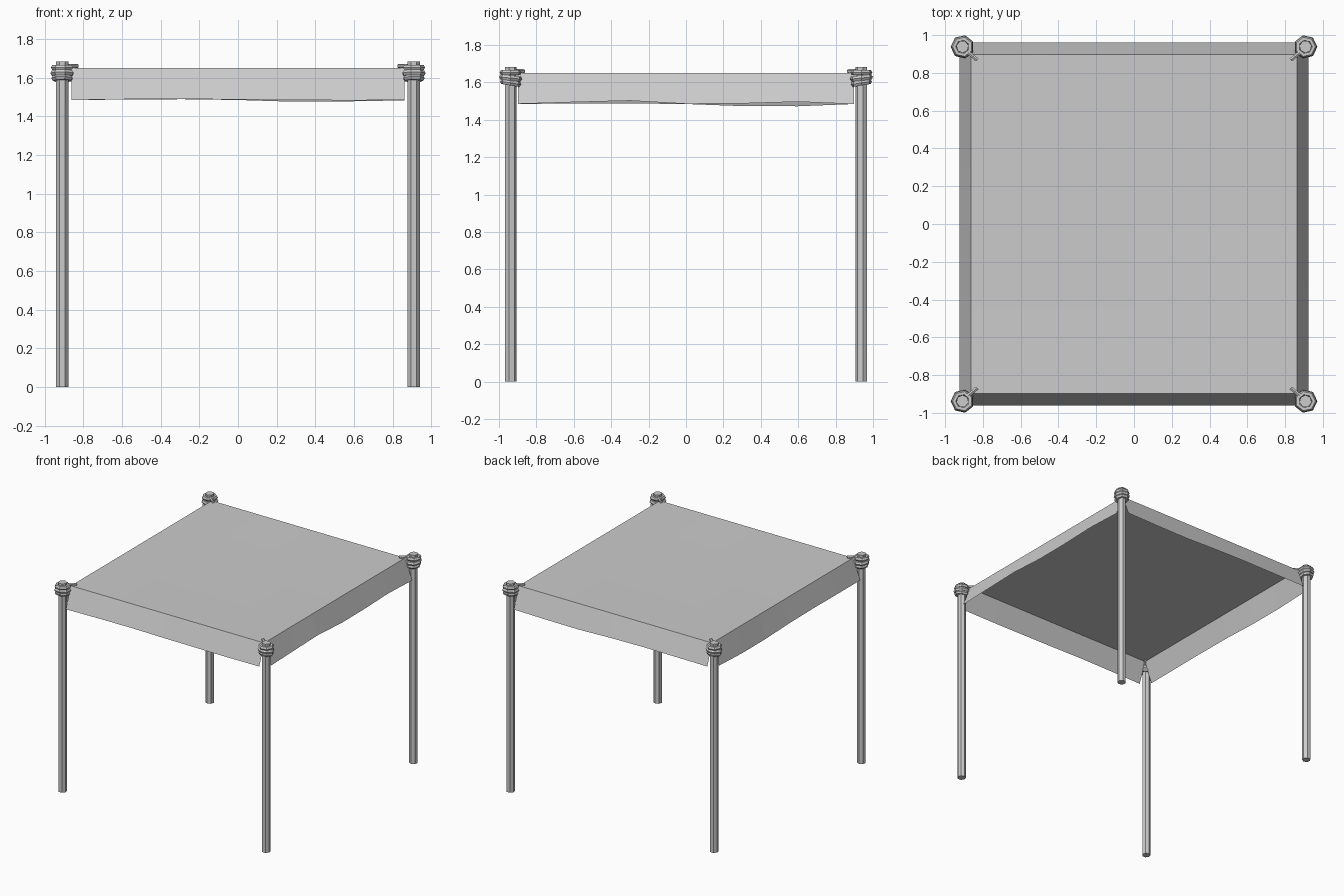
import bpy, bmesh, math
from mathutils import Matrix, Vector

if "Cube" in bpy.data.objects:
    bpy.data.objects.remove(bpy.data.objects["Cube"])

grey = bpy.data.materials.new("pale_grey")
grey.use_nodes = True
GREY = (0.6, 0.6, 0.6, 1)
grey.diffuse_color = GREY
grey.node_tree.nodes["Principled BSDF"].inputs["Base Color"].default_value = GREY

POST_X, POST_Y = 0.908, 0.938
TOP_X, TOP_Y, TOP_Z = 0.862, 0.898, 1.65


def finish(name, bm):
    mesh = bpy.data.meshes.new(name)
    bm.to_mesh(mesh)
    bm.free()
    mesh.materials.append(grey)
    obj = bpy.data.objects.new(name, mesh)
    bpy.context.collection.objects.link(obj)
    return obj


def rod(bm, start, end, radius, sides):
    a, b = Vector(start), Vector(end)
    turn = (b - a).to_track_quat('Z', 'Y').to_matrix().to_4x4()
    bmesh.ops.create_cone(bm, cap_ends=True, segments=sides, radius1=radius, radius2=radius,
                          depth=(b - a).length, matrix=Matrix.Translation((a + b) / 2) @ turn)


def ring(bm, z, major, minor, tilt, around=7, section=6):
    # Tilted low-poly rope loop, built from quads around the post
    turn = Matrix.Translation((0, 0, z)) @ Matrix.Rotation(tilt, 4, 'X')
    loops = []
    for i in range(around):
        a = math.tau * i / around
        loop = []
        for j in range(section):
            b = math.tau * j / section
            r = major + minor * math.cos(b)
            loop.append(bm.verts.new(turn @ Vector((r * math.cos(a), r * math.sin(a), minor * math.sin(b)))))
        loops.append(loop)
    for i in range(around):
        p, q = loops[i], loops[(i + 1) % around]
        for j in range(section):
            k = (j + 1) % section
            bm.faces.new((p[j], q[j], q[k], p[k]))


# Posts and their rope lashings, mirrored to all four corners
for sx, side in ((-1, "right"), (1, "left")):
    for sy, end in ((-1, "front"), (1, "back")):
        flip = Matrix.Translation((sx * POST_X, sy * POST_Y, 0)) @ Matrix.Diagonal((sx, sy, 1, 1))
        post, rope = bmesh.new(), bmesh.new()
        rod(post, (0, 0, 0), (0, 0, 1.682), 0.033, 7)
        for z, major, tilt in ((1.652, 0.044, 0), (1.623, 0.047, 0.1), (1.597, 0.042, 0.16)):
            ring(rope, z, major, 0.016, tilt)
        # Loose tail tied to the canopy corner
        rod(rope, (-0.03, -0.03, 1.659), (-0.078, -0.07, 1.659), 0.011, 6)
        rod(rope, (-0.068, -0.062, 1.662), (-0.045, -0.04, 1.625), 0.009, 6)
        for bm, part in ((post, "post"), (rope, "rope_lashing")):
            bmesh.ops.transform(bm, matrix=flip, verts=bm.verts)
            bmesh.ops.recalc_face_normals(bm, faces=bm.faces)
            finish(f"{end}_{side}_{part}", bm)

# Canopy sheet with a faint sag in the middle
bm = bmesh.new()
bmesh.ops.create_grid(bm, x_segments=4, y_segments=4, size=1)
for v in bm.verts:
    x, y = v.co.x, v.co.y
    v.co = (x * TOP_X, y * TOP_Y, TOP_Z - 0.006 * (1 - x * x) * (1 - y * y))
finish("canopy_top", bm)


# Hanging flaps: outward-sloping strips with an uneven hem
def flap(name, corner_a, corner_b, outward, hem):
    bm = bmesh.new()
    a, b, out = Vector(corner_a), Vector(corner_b), Vector(outward)
    rows = []
    for i, z in enumerate(hem):
        p = a.lerp(b, i / (len(hem) - 1))
        low = p + out * 0.062
        rows.append((bm.verts.new((p.x, p.y, TOP_Z)), bm.verts.new((low.x, low.y, z))))
    for (t0, l0), (t1, l1) in zip(rows, rows[1:]):
        bm.faces.new((t0, l0, l1, t1))
    finish(name, bm)


X, Y = TOP_X, TOP_Y
flap("front_flap", (-X, -Y, 0), (X, -Y, 0), (0, -1, 0), (1.484, 1.488, 1.49, 1.486, 1.484, 1.482, 1.484))
flap("left_flap", (X, -Y, 0), (X, Y, 0), (1, 0, 0), (1.485, 1.494, 1.502, 1.485, 1.487, 1.496, 1.484))
flap("back_flap", (X, Y, 0), (-X, Y, 0), (0, 1, 0), (1.482, 1.477, 1.475, 1.484, 1.488, 1.486, 1.484))
flap("right_flap", (-X, Y, 0), (-X, -Y, 0), (-1, 0, 0), (1.484, 1.472, 1.473, 1.484, 1.487, 1.486, 1.485))
